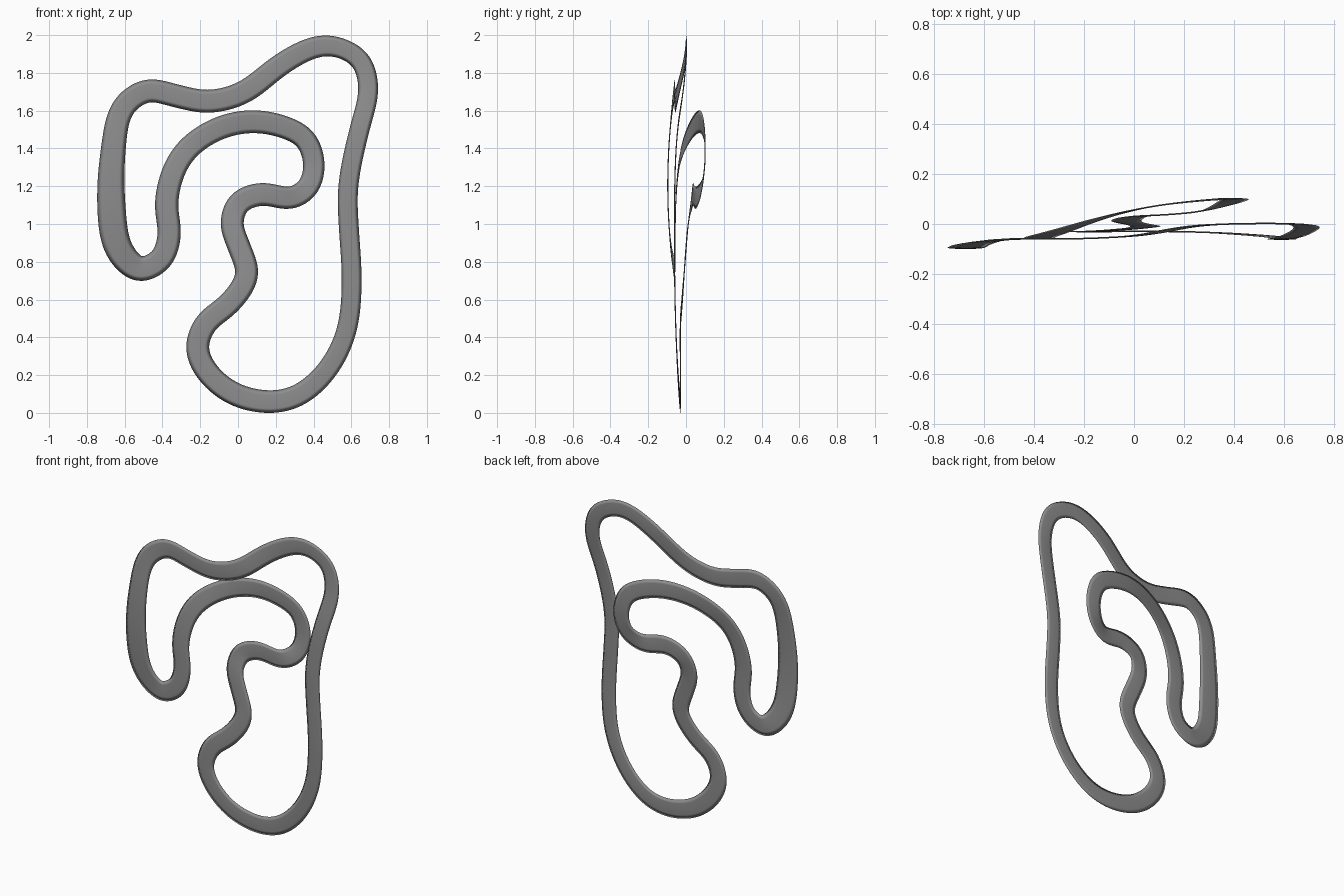
import bpy, bmesh, math
from mathutils import Vector
from mathutils.geometry import interpolate_bezier

if "Cube" in bpy.data.objects:
    bpy.data.objects.remove(bpy.data.objects["Cube"])

# Centre line of the circuit (x, y, z), clockwise from the bottom
PATH = [
    (.165, -.03, .053), (-.07, -.03, .12), (-.22, -.03, .325), (-.173, -.03, .47),
    (-.05, -.022, .57), (.052, -.01, .73), (.008, 0, .87), (-.034, .012, 1.0),
    (.005, .03, 1.11), (.127, .037, 1.157), (.28, .053, 1.132), (.372, .083, 1.19),
    (.404, .1, 1.315), (.355, .1, 1.45), (.23, .09, 1.515), (.063, .069, 1.54),
    (-.12, .027, 1.497), (-.30, -.03, 1.36), (-.382, -.055, 1.105), (-.362, -.058, .94),
    (-.405, -.06, .81), (-.52, -.06, .754), (-.63, -.078, .855), (-.67, -.095, 1.075),
    (-.66, -.092, 1.395), (-.608, -.072, 1.62), (-.48, -.06, 1.705), (-.33, -.06, 1.675),
    (-.165, -.057, 1.643), (.03, -.045, 1.69), (.23, -.008, 1.845), (.465, .002, 1.947),
    (.647, 0, 1.87), (.693, -.012, 1.72), (.643, -.045, 1.50), (.58, -.06, 1.18),
    (.587, -.06, .97), (.603, -.06, .70), (.573, -.053, .415), (.46, -.043, .205),
    (.31, -.034, .083),
]
STEPS = 10
THICK = .006


def smooth_loop(pts):
    """Closed smooth curve through the points, lightly relaxed."""
    pts = [Vector(p) for p in pts]
    n = len(pts)
    tan = []
    for i in range(n):
        a, b = pts[i] - pts[i - 1], pts[(i + 1) % n] - pts[i]
        la, lb = a.length, b.length
        tan.append((a / la * lb + b / lb * la) / (la + lb))
    out = []
    for i in range(n):
        p, q = pts[i], pts[(i + 1) % n]
        h = (q - p).length / 3
        seg = interpolate_bezier(p, p + tan[i] * h, q - tan[(i + 1) % n] * h, q, STEPS + 1)
        out += seg[:-1]
    m = len(out)
    for _ in range(14):
        out = [out[i - 1] * .25 + out[i] * .5 + out[(i + 1) % m] * .25 for i in range(m)]
    return out


def road_width(p):
    """Narrower on the right straight, wider on the left straight."""
    w = max(.105, .121 - .05 * max(p.x, 0) ** 2)
    return w + .03 * math.exp(-((p.x + .65) / .17) ** 2 - ((p.z - 1.0) / .37) ** 2)


# Flat lens-shaped section: (across, depth)
SECTION = [(-.5, 0), (-.3, -.4), (0, -.5), (.3, -.4), (.5, 0), (.3, .4), (0, .5), (-.3, .4)]

# Road ribbon swept along the loop
line = smooth_loop(PATH)
n, k = len(line), len(SECTION)
bm = bmesh.new()
rings = []
for i, p in enumerate(line):
    t = line[(i + 1) % n] - line[i - 1]
    side = Vector((-t.z, 0, t.x)).normalized()
    w = road_width(p)
    rings.append([bm.verts.new(p + side * (u * w) + Vector((0, v * THICK, 0))) for u, v in SECTION])
for i in range(n):
    a, b = rings[i], rings[(i + 1) % n]
    for j in range(k):
        bm.faces.new((a[j], a[(j + 1) % k], b[(j + 1) % k], b[j]))
bmesh.ops.recalc_face_normals(bm, faces=bm.faces)
zmin = min(v.co.z for v in bm.verts)
bmesh.ops.translate(bm, verts=bm.verts, vec=(0, 0, -zmin))

mesh = bpy.data.meshes.new("track_ribbon")
bm.to_mesh(mesh)
bm.free()
for f in mesh.polygons:
    f.use_smooth = True
track = bpy.data.objects.new("track_ribbon", mesh)
bpy.context.collection.objects.link(track)

# Dark asphalt grey
asphalt = bpy.data.materials.new("asphalt")
asphalt.diffuse_color = (.27, .27, .27, 1)
asphalt.use_nodes = True
asphalt.node_tree.nodes["Principled BSDF"].inputs["Base Color"].default_value = asphalt.diffuse_color
mesh.materials.append(asphalt)
